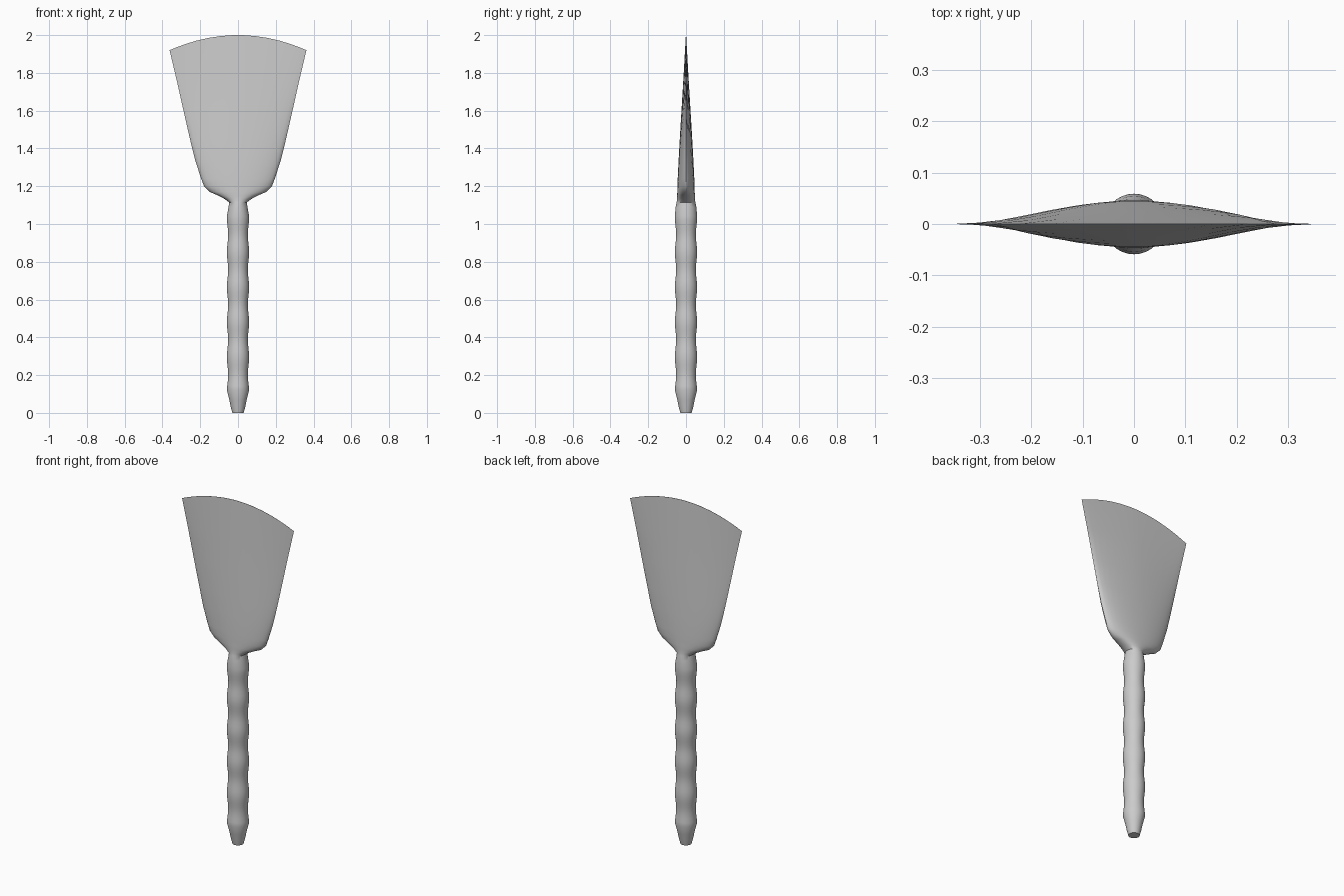
import bpy, bmesh, math

cube = bpy.data.objects.get("Cube")
if cube:
    bpy.data.objects.remove(cube, do_unlink=True)

SIDES = 32

grey = bpy.data.materials.new("plain_grey")
grey.use_nodes = True
colour = (0.6, 0.6, 0.6, 1)
grey.diffuse_color = colour
grey.node_tree.nodes["Principled BSDF"].inputs["Base Color"].default_value = colour


def section(bm, z, width, depth, power=2.0, crown=0.0):
    """One ring: a superellipse whose edges may droop by crown."""
    ring = []
    for i in range(SIDES):
        a = 2 * math.pi * i / SIDES
        c, s = math.cos(a), math.sin(a)
        u = math.copysign(abs(c) ** (2 / power), c)
        v = math.copysign(abs(s) ** (2 / power), s)
        ring.append(bm.verts.new((width * u, depth * v, z - crown * u * u)))
    return ring


# Rounded handle tip, then the gently rippled grip
rings = [(0, 0.03, 0.03), (0.03, 0.038, 0.038), (0.07, 0.046, 0.046)]
for i in range(42):
    z = 0.12 + i * 0.0225
    r = 0.0555 + 0.0035 * math.cos(2 * math.pi * (z - 0.11) / 0.185)
    rings.append((z, r, r))

# Neck, shoulders and the blade thinning to its edge
rings += [
    (1.09, 0.05, 0.055),
    (1.115, 0.047, 0.05),
    (1.13, 0.075, 0.047, 2, -0.005),
    (1.15, 0.115, 0.047, 2, -0.005),
    (1.17, 0.15, 0.046, 2),
    (1.20, 0.18, 0.045, 2),
    (1.24, 0.195, 0.044, 2),
    (1.34, 0.226, 0.039, 2, 0.005),
    (1.45, 0.252, 0.033, 1.9, 0.01),
    (1.60, 0.284, 0.024, 1.7, 0.02),
    (1.80, 0.322, 0.012, 1.5, 0.05),
    (2.00, 0.362, 0.0008, 1.4, 0.08),
]

bm = bmesh.new()
loft = [section(bm, *r) for r in rings]
for low, high in zip(loft, loft[1:]):
    for i in range(SIDES):
        j = (i + 1) % SIDES
        bm.faces.new((low[i], low[j], high[j], high[i]))
bm.faces.new(loft[0][::-1])

# Thin rim closing the blade: strips between its front and back
top, half = loft[-1], SIDES // 2
for i in range(half):
    corners = [top[i], top[i + 1], top[half * 2 - i - 1], top[(half * 2 - i) % SIDES]]
    bm.faces.new(list(dict.fromkeys(corners)))
bmesh.ops.recalc_face_normals(bm, faces=bm.faces)

mesh = bpy.data.meshes.new("blade_and_handle")
bm.to_mesh(mesh)
bm.free()
mesh.materials.append(grey)
tool = bpy.data.objects.new("blade_and_handle", mesh)
bpy.context.collection.objects.link(tool)
bpy.ops.object.select_all(action="DESELECT")
tool.select_set(True)
bpy.context.view_layer.objects.active = tool
bpy.ops.object.shade_smooth_by_angle(angle=math.radians(40))
